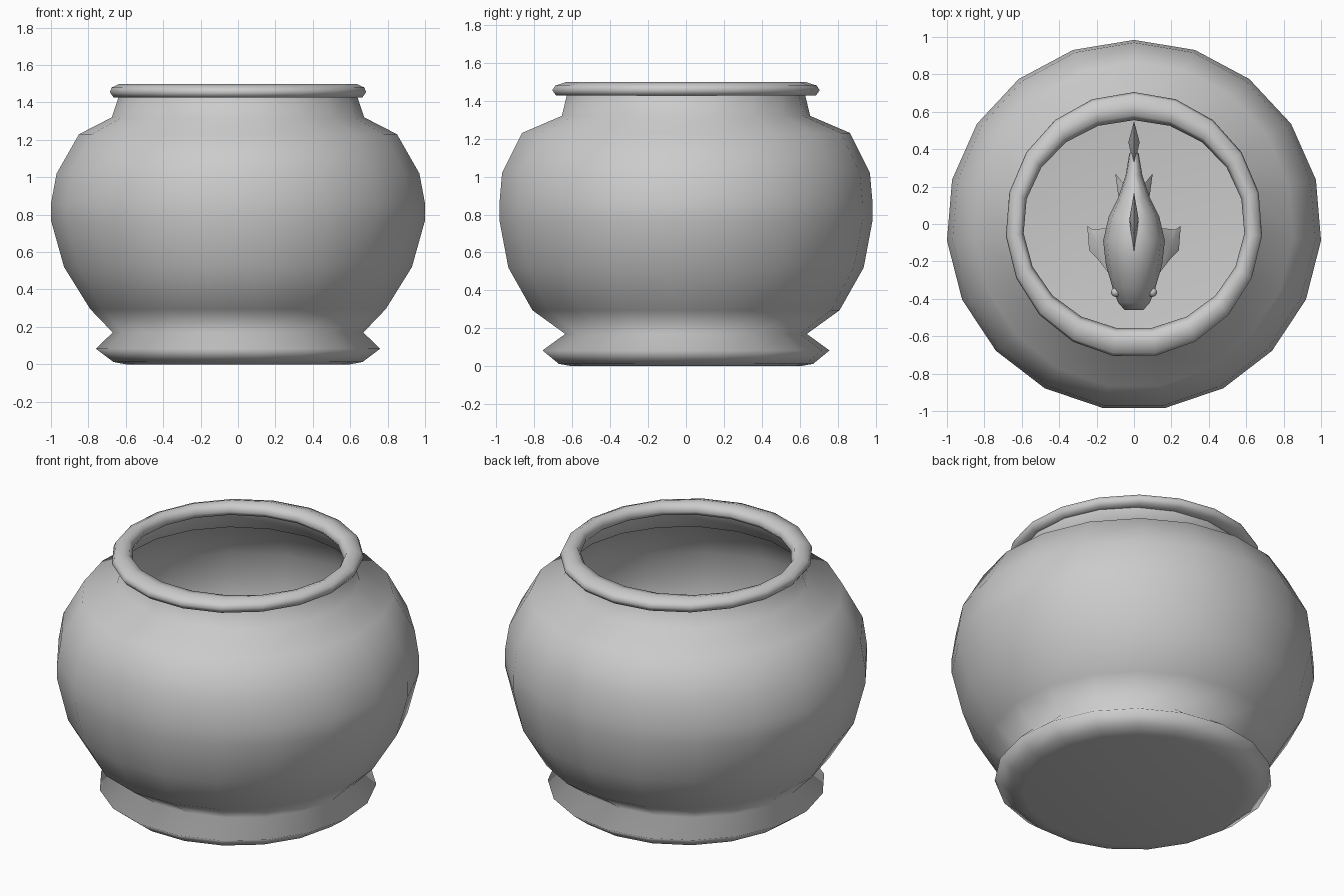
import bpy, bmesh, math
from mathutils import Vector

old = bpy.data.objects.get("Cube")
if old:
    bpy.data.objects.remove(old, do_unlink=True)

grey = bpy.data.materials.new("plain grey")
grey.use_nodes = True
COLOUR = (0.6, 0.6, 0.6, 1)
grey.diffuse_color = COLOUR
grey.node_tree.nodes["Principled BSDF"].inputs["Base Color"].default_value = COLOUR


def finish(name, bm, angle=180):
    """Turn a bmesh into a smooth shaded object."""
    bmesh.ops.recalc_face_normals(bm, faces=bm.faces)
    mesh = bpy.data.meshes.new(name)
    bm.to_mesh(mesh)
    bm.free()
    ob = bpy.data.objects.new(name, mesh)
    bpy.context.collection.objects.link(ob)
    mesh.materials.append(grey)
    bpy.ops.object.select_all(action='DESELECT')
    ob.select_set(True)
    bpy.context.view_layer.objects.active = ob
    bpy.ops.object.shade_smooth_by_angle(angle=math.radians(angle))
    return ob


def loft(bm, rings, closed=False, caps=()):
    """Bridge rings of points with quads; optionally cap the first or last ring."""
    loops = [[bm.verts.new(p) for p in ring] for ring in rings]
    pairs = list(zip(loops, loops[1:]))
    if closed:
        pairs.append((loops[-1], loops[0]))
    for a, b in pairs:
        for i in range(len(a)):
            j = (i + 1) % len(a)
            bm.faces.new((a[i], a[j], b[j], b[i]))
    for c in caps:
        bm.faces.new(loops[c])


def bowl_ring(x, y, z, sides=19):
    """Odd-sided ellipse with one corner to the back, x and y being half extents."""
    turn = [math.pi / 2 + math.tau * i / sides for i in range(sides)]
    return [(x * 1.0034 * math.cos(t), y * 1.007 * (math.sin(t) - 0.0068), z) for t in turn]


def fin(name, outline, place, thick):
    """Thin plate, widest in the middle, from a 2D outline."""
    bm = bmesh.new()
    mid = Vector((sum(p[0] for p in outline), sum(p[1] for p in outline))) / len(outline)
    rim = [bm.verts.new(place(u, v, 0)) for u, v in outline]
    for side in (thick, -thick):
        tip = bm.verts.new(place(mid.x, mid.y, side))
        for i in range(len(rim)):
            bm.faces.new((rim[i], rim[(i + 1) % len(rim)], tip))
    return finish(name, bm, 40)


# Bowl: flat bottom, flared foot, round belly and short neck
bm = bmesh.new()
bowl = [(.60, .60, .0), (.665, .67, .012), (.76, .757, .083), (.67, .637, .17),
        (.79, .81, .295), (.93, .937, .52), (1, .984, .77), (1, .984, .86),
        (.97, .97, 1.02), (.85, .865, 1.23), (.675, .655, 1.32), (.635, .626, 1.44)]
loft(bm, [bowl_ring(*r) for r in bowl], caps=(0,))
finish("glass_bowl", bm)

# Rim: rounded ring around the opening
bm = bmesh.new()
rim = [(.59, .555, 1.455), (.60, .575, 1.43), (.665, .685, 1.427), (.685, .705, 1.455),
       (.675, .69, 1.48), (.635, .63, 1.499), (.605, .58, 1.49)]
loft(bm, [bowl_ring(*r) for r in rim], closed=True)
finish("bowl_rim", bm)

# Fish body: y, half width, half height, centre height
bm = bmesh.new()
body = [(-.46, .05, .03, .68), (-.42, .085, .08, .69), (-.34, .115, .14, .7),
        (-.22, .15, .2, .71), (-.09, .165, .22, .72), (.04, .135, .19, .72),
        (.14, .085, .14, .72), (.26, .045, .08, .72), (.38, .025, .06, .72)]
turns = [math.tau * i / 12 for i in range(12)]
loft(bm, [[(w * math.cos(t), y, c + h * math.sin(t)) for t in turns] for y, w, h, c in body],
     caps=(0, -1))
finish("fish_body", bm, 60)

# Upright fins
upright = lambda y, z, side: (side, y, z)
fin("dorsal_fin", [(-.18, .89), (-.06, 1.04), (.08, 1.02), (.17, .96), (.14, .84), (0, .88)],
    upright, .025)
fin("tail_fin", [(.3, .76), (.43, .9), (.55, .97), (.5, .72), (.55, .47), (.43, .54), (.3, .68)],
    upright, .03)

# Paired fins and eyes
for side, word in ((1, "left"), (-1, "right")):
    fin(word + "_pectoral_fin", [(.13, -.27), (.2, -.18), (.24, -.14), (.25, -.01), (.22, -.03), (.13, -.02)],
        lambda x, y, t: (side * x, y, .78 - x + t), .02)
    fin(word + "_pelvic_fin", [(.05, .0), (.08, .12), (.1, .27), (.06, .22), (.04, .12)],
        lambda x, y, t: (side * x, y, .66 - x * 1.6 + t), .015)
    bm = bmesh.new()
    bmesh.ops.create_uvsphere(bm, u_segments=10, v_segments=6, radius=.025)
    bmesh.ops.translate(bm, verts=bm.verts, vec=(side * .098, -.365, .74))
    finish(word + "_eye", bm)
